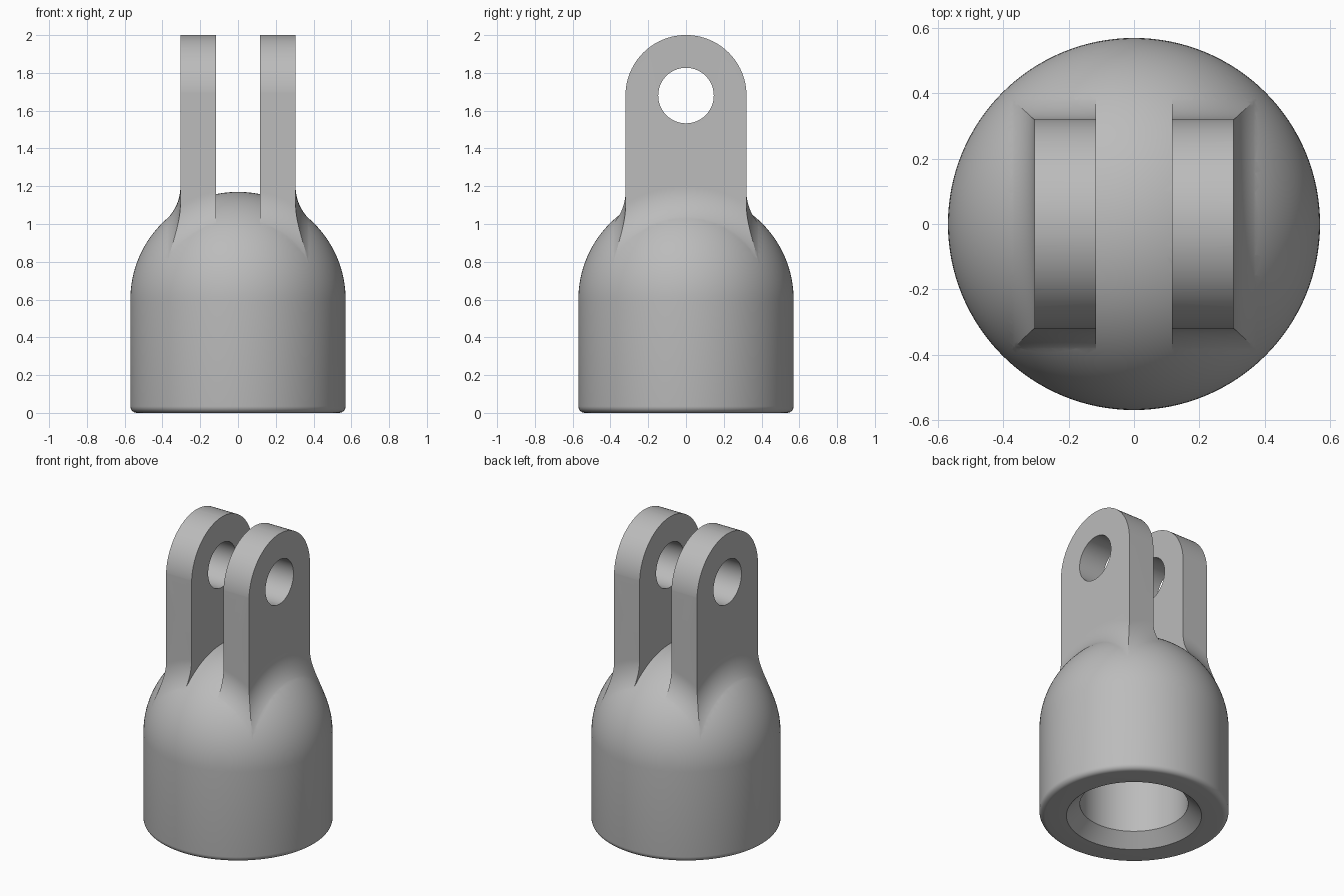
import bpy, bmesh, math
from mathutils import Matrix, Vector

if "Cube" in bpy.data.objects:
    bpy.data.objects.remove(bpy.data.objects["Cube"], do_unlink=True)

R = 0.57        # body radius
DOME_Z = 0.60   # centre of the dome
PIN_Z = 1.68    # centre of the pin hole
FILLET = 0.24   # radius of the blend between dome and prongs

grey = bpy.data.materials.new("cast grey")
grey.use_nodes = True
grey.diffuse_color = (0.5, 0.5, 0.5, 1)
grey.node_tree.nodes["Principled BSDF"].inputs["Base Color"].default_value = grey.diffuse_color


def arc(cx, cy, r, a0, a1, steps):
    return [(cx + r * math.cos(a0 + (a1 - a0) * i / steps),
             cy + r * math.sin(a0 + (a1 - a0) * i / steps)) for i in range(steps + 1)]


def finish(bm, name):
    bmesh.ops.recalc_face_normals(bm, faces=bm.faces)
    mesh = bpy.data.meshes.new(name)
    bm.to_mesh(mesh)
    bm.free()
    mesh.materials.append(grey)
    obj = bpy.data.objects.new(name, mesh)
    bpy.context.collection.objects.link(obj)
    return obj


def lathe(name, profile, matrix=Matrix(), steps=128):
    """Revolve (radius, height) points about z, then place the result."""
    bm = bmesh.new()
    verts = [bm.verts.new((r, 0, z)) for r, z in profile]
    edges = [bm.edges.new(pair) for pair in zip(verts, verts[1:])]
    bmesh.ops.spin(bm, geom=verts + edges, cent=(0, 0, 0), axis=(0, 0, 1),
                   angle=math.tau, steps=steps)
    bmesh.ops.remove_doubles(bm, verts=bm.verts, dist=1e-5)
    bmesh.ops.transform(bm, matrix=matrix, verts=bm.verts)
    return finish(bm, name)


def extrude_x(name, outline, half):
    """Extrude a (y, z) outline along x."""
    bm = bmesh.new()
    face = bm.faces.new([bm.verts.new((-half, y, z)) for y, z in outline])
    out = bmesh.ops.extrude_face_region(bm, geom=[face])
    moved = [v for v in out["geom"] if isinstance(v, bmesh.types.BMVert)]
    bmesh.ops.translate(bm, verts=moved, vec=(2 * half, 0, 0))
    return finish(bm, name)


def combine(obj, other, operation):
    mod = obj.modifiers.new(operation, 'BOOLEAN')
    mod.operation, mod.object, mod.solver = operation, other, 'EXACT'
    bpy.context.view_layer.objects.active = obj
    bpy.ops.object.modifier_apply(modifier=mod.name)
    bpy.data.objects.remove(other, do_unlink=True)


def flared_slab(name, half, axis):
    """Slab across an axis, flaring near the dome along a rolling-ball blend."""
    sphere = R - 0.001
    cx = half + FILLET
    cr = math.sqrt((sphere + FILLET) ** 2 - cx ** 2)
    # Blend runs from the dome contact up to the flat slab side
    blend = [(r, x) for x, r in arc(cx, cr, FILLET, math.pi + math.atan2(cr, cx), math.pi, 16)]
    side = [(0, half)] + blend + [(1.7, half)]
    profile = side + [(r, -x) for r, x in reversed(side)]
    turn = Matrix.Rotation(math.pi / 2, 4, 'Y' if axis == 'X' else 'X')
    return lathe(name, profile, Matrix.Translation((0, 0, DOME_Z)) @ turn)


# Socket body: bored, countersunk, rounded bottom edge and domed top
body = lathe("socket_body",
             [(0, 0.70), (0.326, 0.70), (0.326, 0.08), (0.407, 0)]
             + arc(R - 0.035, 0.035, 0.035, -math.pi / 2, 0, 6)
             + arc(0, DOME_Z, R, 0, math.pi / 2, 32))

# Fork stem: two crossing flared slabs limited by a round-topped outline
stem = flared_slab("fork_stem", 0.305, 'X')
combine(stem, flared_slab("side_limits", 0.32, 'Y'), 'INTERSECT')
outline = [(-0.6, PIN_Z), (-0.6, 0.74), (0.6, 0.74), (0.6, PIN_Z)]
outline += arc(0, PIN_Z, 0.3205, 0, math.pi, 48)
combine(stem, extrude_x("top_outline", outline, 0.8), 'INTERSECT')

# Slot between the prongs and the pin hole through both
slot = [(-0.9, 0.5), (0.9, 0.5), (0.9, 2.2), (-0.9, 2.2)]
combine(stem, extrude_x("slot_cutter", slot, 0.117), 'DIFFERENCE')
hole = arc(0, PIN_Z, 0.147, 0, math.tau, 64)[:-1]
combine(stem, extrude_x("pin_cutter", hole, 0.8), 'DIFFERENCE')

# One solid clevis
combine(body, stem, 'UNION')
body.name = "clevis_socket"
bpy.ops.object.select_all(action='DESELECT')
body.select_set(True)
bpy.context.view_layer.objects.active = body
bpy.ops.object.shade_smooth_by_angle(angle=math.radians(25))
